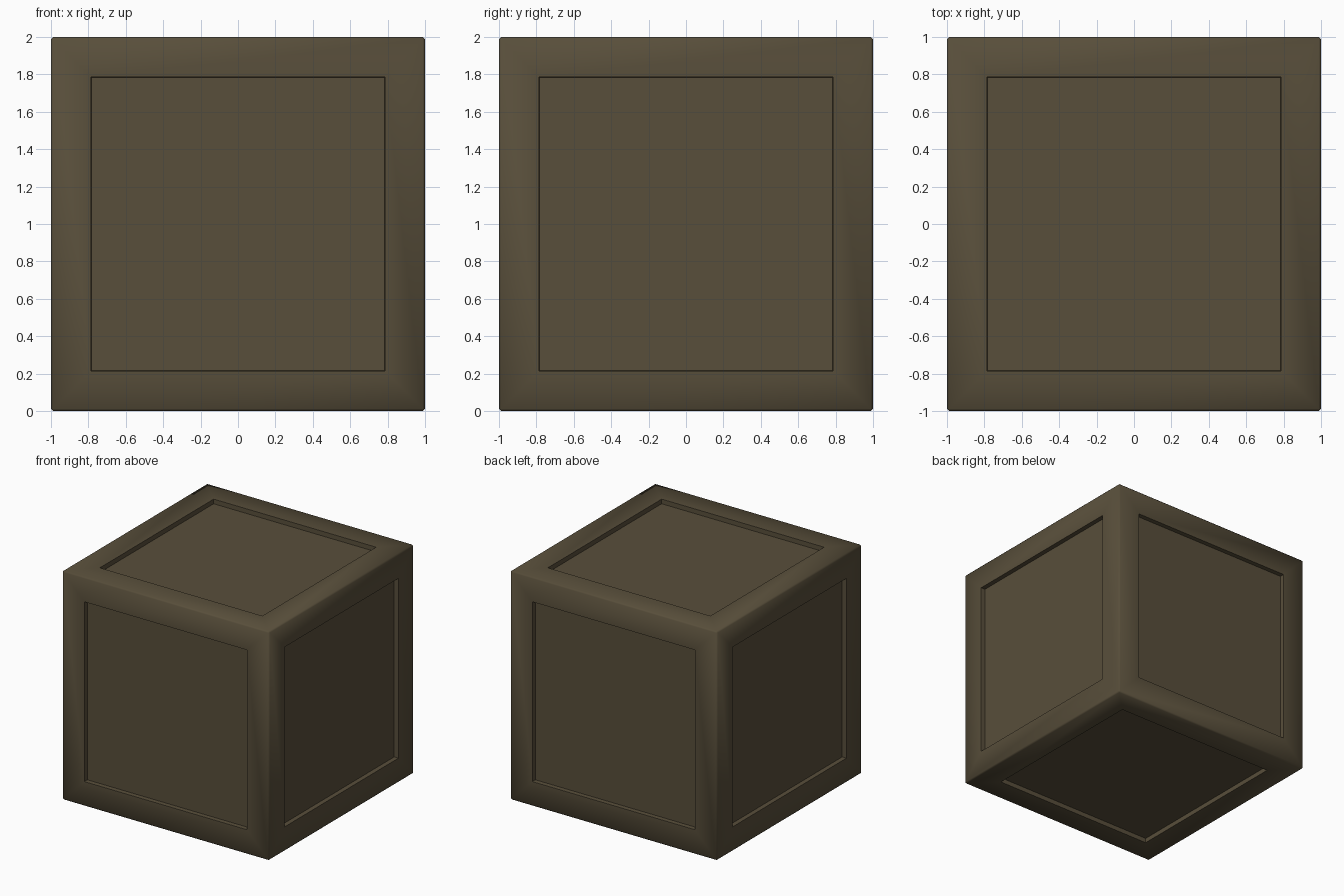
import bpy, bmesh, math
from mathutils import Matrix

if "Cube" in bpy.data.objects:
    bpy.data.objects.remove(bpy.data.objects["Cube"])

BEVEL, PANEL_HALF, DEPTH = 0.012, 0.785, 0.04

# Crate body: cube with narrow chamfered edges
bm = bmesh.new()
bmesh.ops.create_cube(bm, size=2.0, matrix=Matrix.Translation((0, 0, 1)))
bmesh.ops.bevel(bm, geom=bm.edges[:], offset=BEVEL, segments=1,
                affect='EDGES', profile=0.5)
bm.normal_update()

# Recessed square panel in each of the six sides
sides = [f for f in bm.faces if f.calc_area() > 1]
bmesh.ops.inset_individual(bm, faces=sides, thickness=1 - BEVEL - PANEL_HALF,
                           use_even_offset=True)
bmesh.ops.inset_individual(bm, faces=sides, thickness=0.001, depth=-DEPTH,
                           use_even_offset=True)
bmesh.ops.recalc_face_normals(bm, faces=bm.faces[:])

mesh = bpy.data.meshes.new("crate")
bm.to_mesh(mesh)
bm.free()
crate = bpy.data.objects.new("crate", mesh)
bpy.context.collection.objects.link(crate)

# Dark olive-brown wood
wood = bpy.data.materials.new("dark olive brown")
wood.diffuse_color = (0.098, 0.077, 0.043, 1)
wood.use_nodes = True
wood.node_tree.nodes["Principled BSDF"].inputs["Base Color"].default_value = wood.diffuse_color
mesh.materials.append(wood)

# Chamfers blend softly, recess walls stay sharp
bpy.context.view_layer.objects.active = crate
crate.select_set(True)
bpy.ops.object.shade_smooth_by_angle(angle=math.radians(60))
